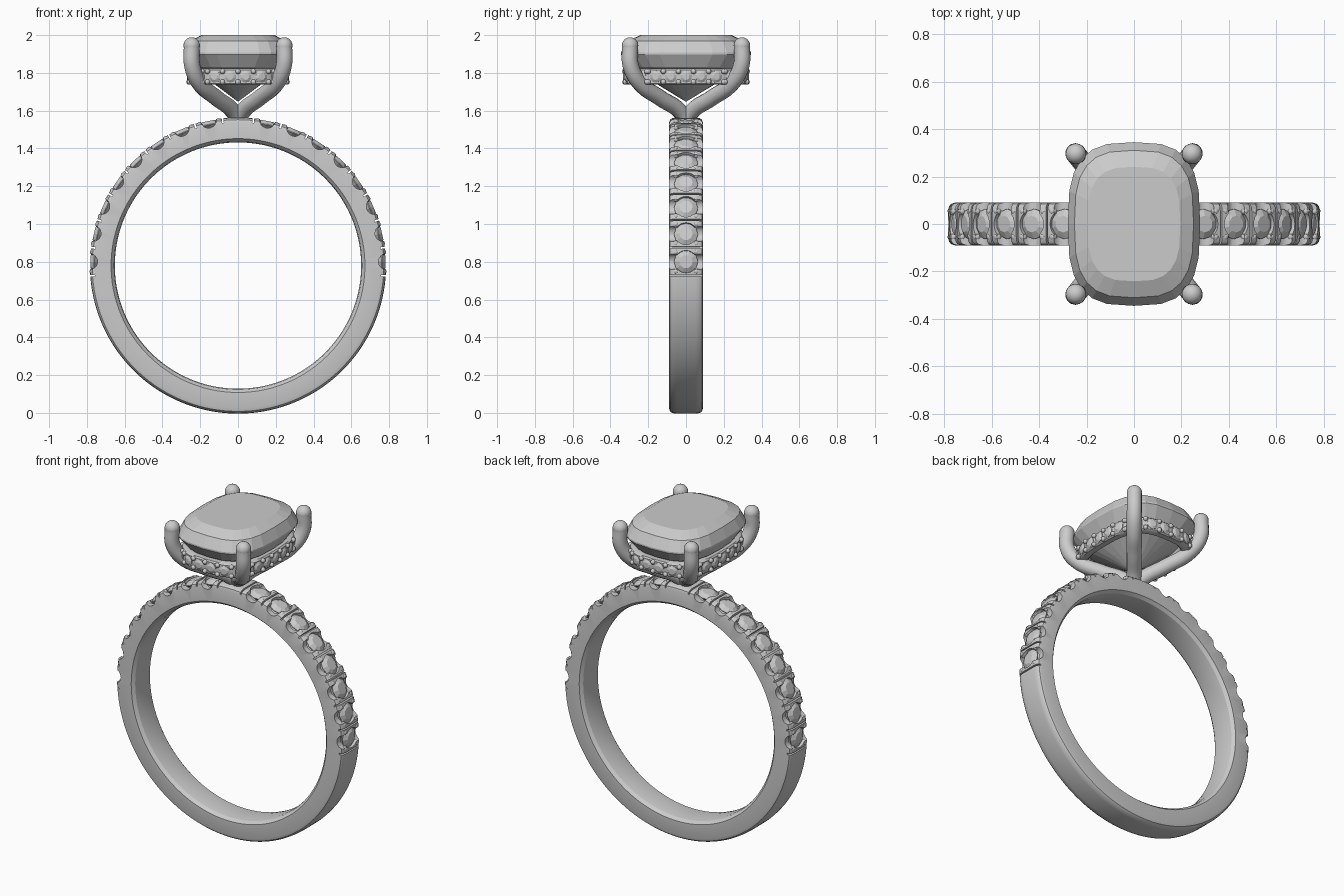
import bpy, bmesh, math
from mathutils import Matrix, Vector

if "Cube" in bpy.data.objects:
    bpy.data.objects.remove(bpy.data.objects["Cube"])

CZ, R_OUT, R_IN = 0.78, 0.784, 0.652
ANGLES = [1.5 + 11 * k for k in range(8)]
STONES = [a for t in ANGLES for a in (t, 180 - t)]
GAPS = [a for k in range(9) for a in (-4 + 11 * k, 184 - 11 * k)]


def finish(name, bm, smooth=None):
    bmesh.ops.recalc_face_normals(bm, faces=bm.faces)
    me = bpy.data.meshes.new(name)
    bm.to_mesh(me)
    bm.free()
    ob = bpy.data.objects.new(name, me)
    bpy.context.collection.objects.link(ob)
    if smooth:
        shade(ob, smooth)
    return ob


def shade(ob, angle):
    bpy.ops.object.select_all(action='DESELECT')
    ob.select_set(True)
    bpy.context.view_layer.objects.active = ob
    bpy.ops.object.shade_smooth_by_angle(angle=math.radians(angle))


def loft(bm, rings, closed=False, caps=True):
    vs = [[bm.verts.new(p) for p in ring] for ring in rings]
    pairs = list(zip(vs, vs[1:])) + ([(vs[-1], vs[0])] if closed else [])
    for a, b in pairs:
        n = len(a)
        for i in range(n):
            bm.faces.new((a[i], a[(i + 1) % n], b[(i + 1) % n], b[i]))
    if caps and not closed:
        bm.faces.new(vs[0])
        bm.faces.new(vs[-1])


def frame(pos, out, side):
    """Local z points outward, local y runs along side."""
    z, y = Vector(out).normalized(), Vector(side).normalized()
    m = Matrix((y.cross(z), y, z)).transposed().to_4x4()
    return Matrix.Translation(pos) @ m


def on_band(deg, r, y=0):
    a = math.radians(deg)
    out = Vector((math.cos(a), 0, math.sin(a)))
    return frame(out * r + Vector((0, y, CZ)), out, (0, 1, 0))


def gem(bm, m, r):
    """Small round brilliant, girdle at local z = 0."""
    prof = [(0.55, 0.28), (1, 0), (1, -0.06), (0.06, -0.75)]
    loft(bm, [[m @ Vector((r * s * math.cos(i * math.pi / 5 + 0.3),
                           r * s * math.sin(i * math.pi / 5 + 0.3), r * h))
               for i in range(10)] for s, h in prof])


def bead(bm, m, r):
    bmesh.ops.create_uvsphere(bm, u_segments=10, v_segments=6, radius=r, matrix=m)


def oval(a, b, n, t):
    c, s = math.cos(t), math.sin(t)
    return (a * math.copysign(abs(c) ** (2 / n), c),
            b * math.copysign(abs(s) ** (2 / n), s))


# band: rounded section spun around the finger axis
section = [(R_IN, -0.04), (0.657, -0.072), (0.672, -0.09), (0.755, -0.09),
           (0.772, -0.085), (0.781, -0.073), (R_OUT, -0.05)]
section += [(r, -y) for r, y in reversed(section)]
bm = bmesh.new()
loft(bm, [[(r * math.cos(t), y, CZ + r * math.sin(t)) for r, y in section]
          for t in (2 * math.pi * i / 144 for i in range(144))], closed=True)
band = finish("band", bm)

# cutters: side scallops, stone seats and thin slots between the claws
scallop, seat, slot = bmesh.new(), bmesh.new(), bmesh.new()
for a in STONES:
    bmesh.ops.create_cone(scallop, cap_ends=True, segments=24, radius1=0.042,
                          radius2=0.042, depth=0.3,
                          matrix=on_band(a, 0.786) @ Matrix.Rotation(math.pi / 2, 4, 'X'))
    bmesh.ops.create_cone(seat, cap_ends=True, segments=24, radius1=0.055,
                          radius2=0.064, depth=0.1, matrix=on_band(a, 0.783))
for a in GAPS:
    bmesh.ops.create_cube(slot, size=1, matrix=on_band(a, 0.79)
                          @ Matrix.Diagonal((0.009, 0.3, 0.06, 1)))
cutters = [finish(n, b) for n, b in (("scallop_cutter", scallop),
                                     ("seat_cutter", seat), ("slot_cutter", slot))]
for c in cutters:
    c.hide_render = True
    mod = band.modifiers.new(c.name, 'BOOLEAN')
    mod.operation, mod.solver, mod.object = 'DIFFERENCE', 'EXACT', c
dg = bpy.context.evaluated_depsgraph_get()
band.data = bpy.data.meshes.new_from_object(band.evaluated_get(dg))
band.modifiers.clear()
for c in cutters:
    bpy.data.objects.remove(c)
shade(band, 30)

# band stones and the claw tips holding them
stones, tips = bmesh.new(), bmesh.new()
for a in STONES:
    gem(stones, on_band(a, 0.763), 0.064)
    for da in (-3.8, 3.8):
        for y in (-0.054, 0.054):
            bead(tips, on_band(a + da, 0.77, y), 0.017)
finish("band_stones", stones)
finish("band_claw_tips", tips, 40)

# centre stone: faceted cushion, alternate rings twisted by half a step
bm = bmesh.new()
N = 24
prof = [(0.70, 2.0, 3), (0.90, 1.968, 3), (1, 1.908, 3), (1, 1.898, 3),
        (0.86, 1.83, 2.7), (0.42, 1.735, 2.3)]
rings = [[bm.verts.new((*oval(0.279 * s, 0.345 * s, n, 2 * math.pi * i / N), z))
          for i in range(N)] for s, z, n in prof]
for a, b in zip(rings, rings[1:]):
    for i in range(N):
        j = (i + 1) % N
        bm.faces.new((a[i], a[j], b[j], b[i]))
bm.faces.new(rings[0])
tip = bm.verts.new((0, 0, 1.647))
for i in range(N):
    bm.faces.new((rings[-1][i], rings[-1][(i + 1) % N], tip))
finish("centre_stone", bm)

# four prongs sweeping up from the top of the band
path = [(0, 0, 1.545), (0.025, 0.03, 1.595), (0.115, 0.138, 1.668),
        (0.205, 0.246, 1.748), (0.243, 0.293, 1.84), (0.245, 0.296, 1.945)]
for k, (sx, sy) in enumerate(((1, 1), (1, -1), (-1, 1), (-1, -1))):
    cu = bpy.data.curves.new("prong_path", 'CURVE')
    cu.dimensions, cu.bevel_depth, cu.bevel_resolution = '3D', 0.043, 5
    cu.use_fill_caps, cu.resolution_u = True, 8
    sp = cu.splines.new('BEZIER')
    sp.bezier_points.add(len(path) - 1)
    for p, (x, y, z) in zip(sp.bezier_points, path):
        p.co = (x * sx, y * sy, z)
        p.handle_left_type = p.handle_right_type = 'AUTO'
    tmp = bpy.data.objects.new("prong_tmp", cu)
    bpy.context.collection.objects.link(tmp)
    bpy.context.view_layer.update()
    me = bpy.data.meshes.new_from_object(
        tmp.evaluated_get(bpy.context.evaluated_depsgraph_get()))
    bpy.data.objects.remove(tmp)
    bm = bmesh.new()
    bm.from_mesh(me)
    bmesh.ops.create_uvsphere(bm, u_segments=20, v_segments=12, radius=0.0435,
                              matrix=Matrix.Translation((0.245 * sx, 0.296 * sy, 1.945)))
    finish("prong_%d" % (k + 1), bm, 50)

# cushion-shaped gallery rail under the centre stone
bm = bmesh.new()
rail = [(0.258, 1.745), (0.258, 1.815), (0.25, 1.822), (0.215, 1.822),
        (0.205, 1.812), (0.205, 1.748), (0.215, 1.738), (0.25, 1.738)]
loft(bm, [[(*oval(r, r + 0.064, 3, 2 * math.pi * i / 96), z) for r, z in rail]
          for i in range(96)], closed=True)
finish("gallery_rail", bm, 40)

# rail stones facing outward, with bead pairs between neighbours
stones, beads = bmesh.new(), bmesh.new()
A, B = 0.26, 0.324


def rail_frame(u, long_side, sign, z=1.78):
    if long_side:
        x, y = sign * A * (1 - (abs(u) / B) ** 3) ** (1 / 3), u
    else:
        x, y = u, sign * B * (1 - (abs(u) / A) ** 3) ** (1 / 3)
    nx = math.copysign(x * x / A ** 3, x)
    ny = math.copysign(y * y / B ** 3, y)
    return frame((x, y, z), (nx, ny, 0), (0, 0, 1))


for long_side, us in ((True, [-0.24, -0.16, -0.08, 0, 0.08, 0.16, 0.24]),
                      (False, [-0.2, -0.124, -0.041, 0.041, 0.124, 0.2])):
    mids = [us[0] - 0.035] + [(p + q) / 2 for p, q in zip(us, us[1:])] + [us[-1] + 0.035]
    for sign in (-1, 1):
        for u in us:
            gem(stones, rail_frame(u, long_side, sign), 0.032)
        for u in mids:
            for z in (1.752, 1.808):
                bead(beads, rail_frame(u, long_side, sign, z), 0.0145)
finish("rail_stones", stones)
finish("rail_beads", beads, 40)
